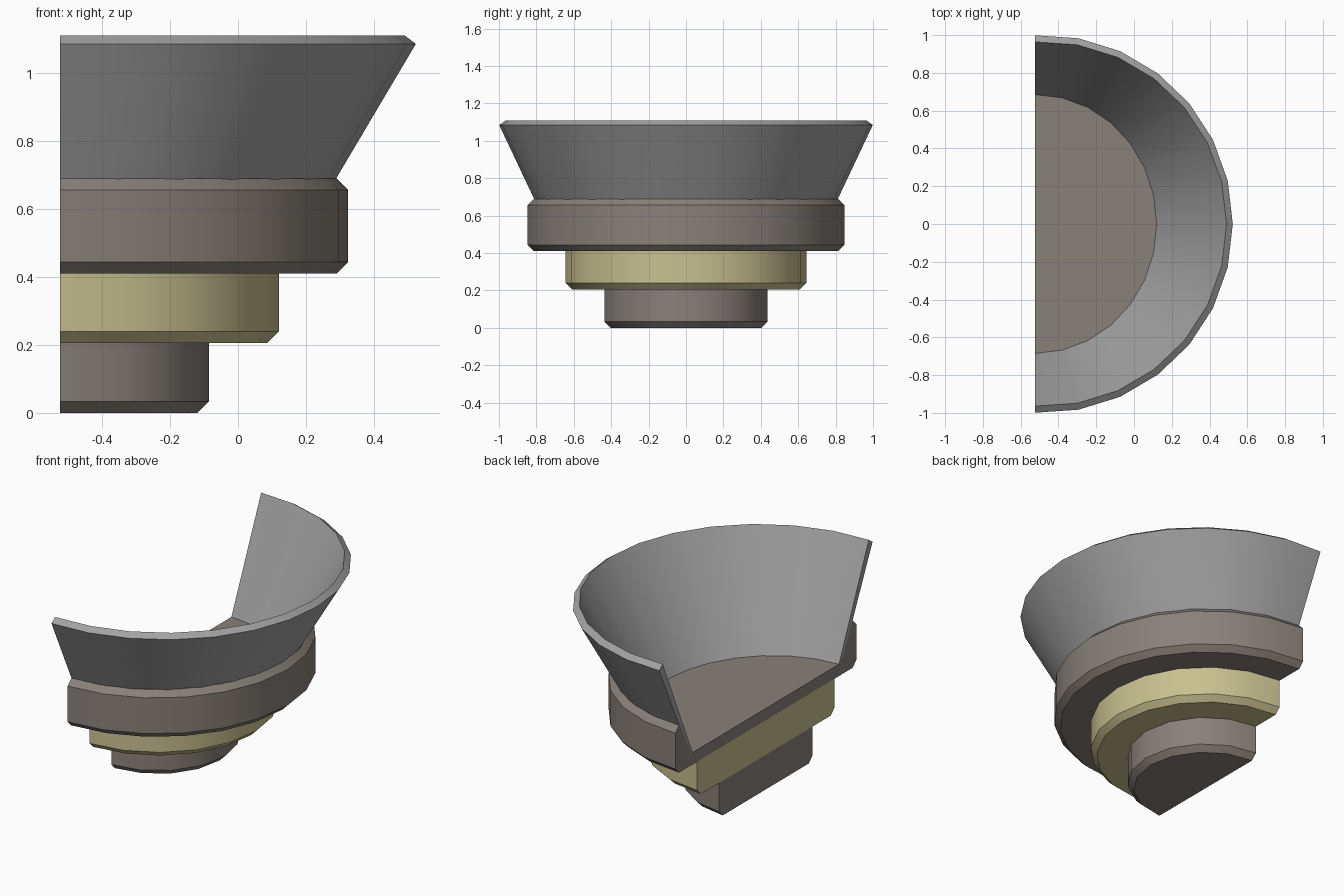
import bpy, bmesh, math

if "Cube" in bpy.data.objects:
    bpy.data.objects.remove(bpy.data.objects["Cube"])

CUT = -0.523   # plane of the flat back face
BEVEL = 0.034


def material(name, rgb):
    m = bpy.data.materials.new(name)
    m.use_nodes = True
    colour = (*rgb, 1.0)
    m.diffuse_color = colour
    m.node_tree.nodes["Principled BSDF"].inputs["Base Color"].default_value = colour
    return m


def half_sweep(name, rings, steps, mat):
    """Sweep a closed profile of (centre shift, x radius, y radius, z) half way round."""
    bm = bmesh.new()
    columns = []
    for i in range(steps + 1):
        t = 2 * i / steps - 1
        column = []
        for shift, rx, ry, z in rings:
            # each arc starts and ends on the flat back plane
            a = t * (math.acos(-shift / rx) if rx else math.pi / 2)
            column.append(bm.verts.new((CUT + shift + rx * math.cos(a), ry * math.sin(a), z)))
        columns.append(column)
    n = len(rings)
    for c0, c1 in zip(columns, columns[1:]):
        for j in range(n):
            k = (j + 1) % n
            if rings[j][1] or rings[k][1]:
                bm.faces.new((c0[j], c1[j], c1[k], c0[k]))
    bm.faces.new(columns[0])
    bm.faces.new(columns[-1][::-1])
    bmesh.ops.remove_doubles(bm, verts=bm.verts, dist=1e-5)
    bmesh.ops.recalc_face_normals(bm, faces=bm.faces)
    mesh = bpy.data.meshes.new(name)
    bm.to_mesh(mesh)
    bm.free()
    mesh.materials.append(mat)
    obj = bpy.data.objects.new(name, mesh)
    bpy.context.collection.objects.link(obj)
    bpy.ops.object.select_all(action="DESELECT")
    obj.select_set(True)
    bpy.context.view_layer.objects.active = obj
    bpy.ops.object.shade_smooth_by_angle(angle=math.radians(30))
    return obj


def round_rings(points):
    return [(0, r, r, z) for r, z in points]


def step_disc(name, radius, bottom, top, steps, mat):
    points = [(0, bottom), (radius - BEVEL, bottom), (radius, bottom + BEVEL),
              (radius, top), (0, top)]
    return half_sweep(name, round_rings(points), steps, mat)


brown = material("warm grey brown", (0.25, 0.22, 0.195))
yellow = material("pale olive yellow", (0.58, 0.53, 0.28))
grey = material("neutral grey", (0.36, 0.36, 0.36))

# Stepped foot
step_disc("base_disc", 0.437, 0.0, 0.205, 8, brown)
step_disc("middle_disc", 0.643, 0.205, 0.41, 10, yellow)

# Large disc with a recessed floor that holds the flared wall
R = 0.847
half_sweep("upper_disc", round_rings([
    (0, 0.41), (R - BEVEL, 0.41), (R, 0.41 + BEVEL), (R, 0.69 - BEVEL),
    (R - BEVEL, 0.69), (0.805, 0.69), (0.695, 0.48), (0, 0.48)]), 12, brown)

# Flared wall, leaning outward slightly more at the front of the curve
half_sweep("flared_wall", [
    (0, 0.69, 0.71, 0.48), (0, 0.812, 0.812, 0.69), (0.046, 1.0, 1.0, 1.085),
    (0.046, 0.967, 0.965, 1.11), (0, 0.643, 0.685, 0.48)], 14, grey)
